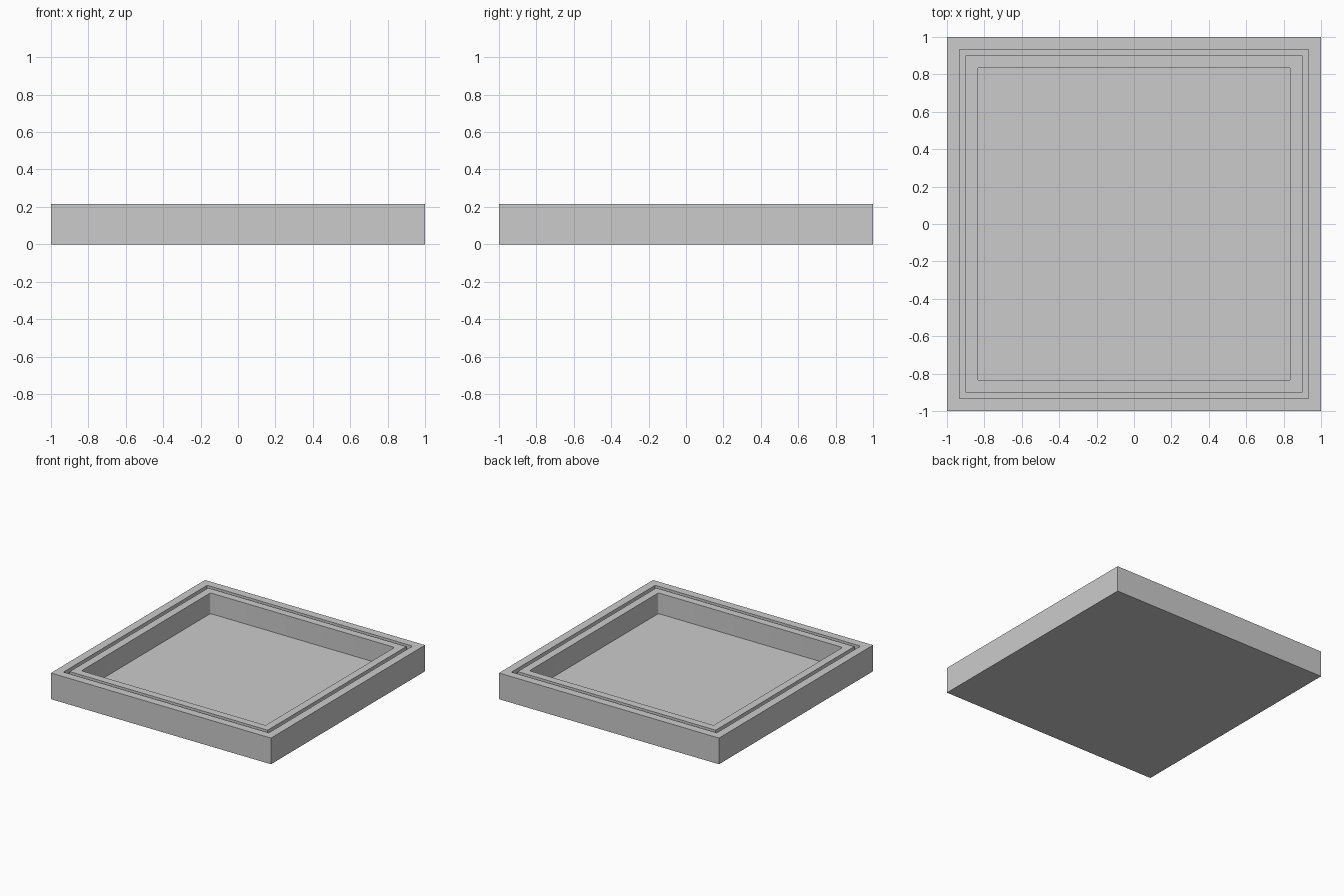
import bpy

HEIGHT = 0.215
FLOOR = 0.045          # top of the tray floor
GROOVE_FLOOR = 0.18    # bottom of the rim groove
ABOVE = 0.3            # cutters reach past the rim

if "Cube" in bpy.data.objects:
    bpy.data.objects.remove(bpy.data.objects["Cube"])

grey = bpy.data.materials.new("plain grey")
grey.use_nodes = True
grey.diffuse_color = (0.6, 0.6, 0.6, 1)
grey.node_tree.nodes["Principled BSDF"].inputs["Base Color"].default_value = (0.6, 0.6, 0.6, 1)


def square_block(name, half, bottom, top):
    """Square block centred on the origin between two heights."""
    bpy.ops.mesh.primitive_cube_add(size=2, location=(0, 0, (bottom + top) / 2))
    block = bpy.context.object
    block.name = name
    block.scale = (half, half, (top - bottom) / 2)
    bpy.ops.object.transform_apply(location=True, rotation=False, scale=True)
    return block


def apply_modifier(obj, mod):
    bpy.context.view_layer.objects.active = obj
    bpy.ops.object.modifier_apply(modifier=mod.name)


def cut(obj, cutter):
    """Subtract the cutter and discard it."""
    mod = obj.modifiers.new("cut", 'BOOLEAN')
    mod.operation = 'DIFFERENCE'
    mod.solver = 'EXACT'
    mod.object = cutter
    apply_modifier(obj, mod)
    bpy.data.objects.remove(cutter)


# Solid tray body
tray = square_block("tray", 1, 0, HEIGHT)
tray.data.materials.append(grey)

# Square groove around the rim
groove = square_block("groove_cutter", 0.933, GROOVE_FLOOR, ABOVE)
cut(groove, square_block("groove_core", 0.9, 0, ABOVE * 2))
cut(tray, groove)

# Deep pocket with small rounded vertical corners
pocket = square_block("pocket_cutter", 0.837, FLOOR, ABOVE)
weights = pocket.data.attributes.new("bevel_weight_edge", 'FLOAT', 'EDGE')
for edge in pocket.data.edges:
    a, b = (pocket.data.vertices[i].co for i in edge.vertices)
    weights.data[edge.index].value = float(abs(a.z - b.z) > 0.01)
bevel = pocket.modifiers.new("corners", 'BEVEL')
bevel.limit_method = 'WEIGHT'
bevel.width = 0.012
bevel.segments = 4
apply_modifier(pocket, bevel)
cut(tray, pocket)

# Crisp edges, smooth pocket corners
bpy.ops.object.select_all(action='DESELECT')
tray.select_set(True)
bpy.context.view_layer.objects.active = tray
bpy.ops.object.shade_smooth_by_angle()
